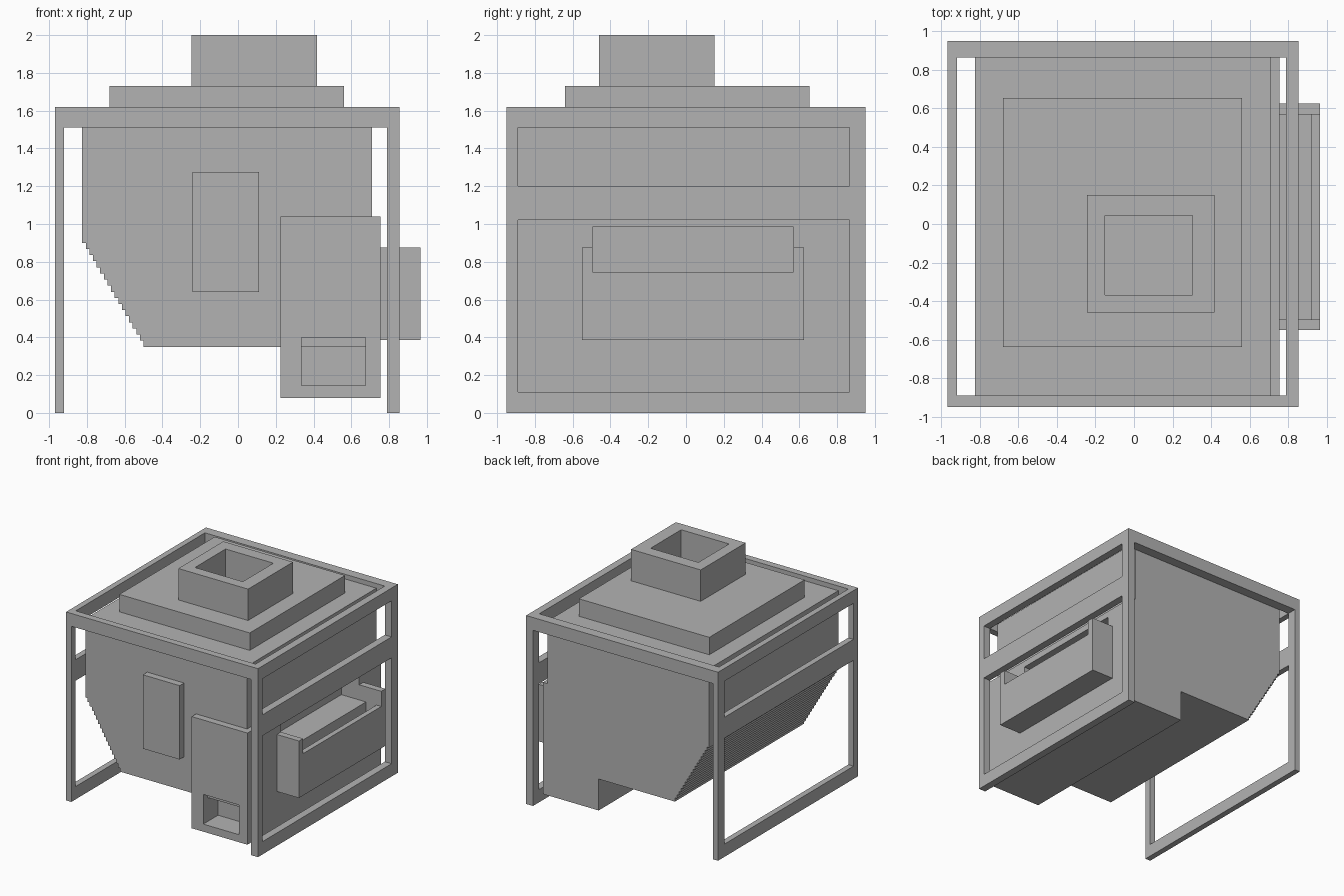
import bpy
import bmesh

if "Cube" in bpy.data.objects:
    bpy.data.objects.remove(bpy.data.objects["Cube"], do_unlink=True)

GREY = (0.45, 0.45, 0.45, 1.0)
grey = bpy.data.materials.new("plain grey")
grey.use_nodes = True
grey.diffuse_color = GREY
grey.node_tree.nodes["Principled BSDF"].inputs["Base Color"].default_value = GREY


def extrude_profile(name, points, axis, low, high):
    """Extrude a closed 2D outline along x or y; the outline uses the other axis and z."""
    bm = bmesh.new()

    def place(a, z, depth):
        return (depth, a, z) if axis == "x" else (a, depth, z)

    base = bm.faces.new([bm.verts.new(place(a, z, low)) for a, z in points])
    grown = bmesh.ops.extrude_face_region(bm, geom=[base])["geom"]
    offset = place(0, 0, high - low)
    bmesh.ops.translate(bm, vec=offset, verts=[g for g in grown if isinstance(g, bmesh.types.BMVert)])
    bmesh.ops.recalc_face_normals(bm, faces=bm.faces)
    mesh = bpy.data.meshes.new(name)
    bm.to_mesh(mesh)
    bm.free()
    mesh.materials.append(grey)
    obj = bpy.data.objects.new(name, mesh)
    bpy.context.collection.objects.link(obj)
    return obj


def box(name, x, y, z):
    outline = [(x[0], z[0]), (x[1], z[0]), (x[1], z[1]), (x[0], z[1])]
    return extrude_profile(name, outline, "y", *y)


def cut(cutter, *targets):
    cutter.hide_render = True
    cutter.hide_viewport = True
    cutter.display_type = "WIRE"
    for target in targets:
        mod = target.modifiers.new("cut", "BOOLEAN")
        mod.operation = "DIFFERENCE"
        mod.solver = "EXACT"
        mod.object = cutter


# Open frame: a ladder on each side, joined by rails at the top
FRONT, BACK = -0.95, 0.95
IN_FRONT, IN_BACK = -0.89, 0.865
TOP = 1.62
for side, x in (("right", (-0.97, -0.92)), ("left", (0.79, 0.855))):
    box(f"{side}_front_post", x, (FRONT, IN_FRONT), (0, TOP))
    box(f"{side}_back_post", x, (IN_BACK, BACK), (0, TOP))
    for rail, z in (("bottom", (0, 0.11)), ("middle", (1.02, 1.2)), ("top", (1.51, TOP))):
        box(f"{side}_{rail}_rail", x, (IN_FRONT, IN_BACK), z)
for end, y in (("front", (FRONT, IN_FRONT)), ("back", (IN_BACK, BACK))):
    box(f"{end}_top_rail", (-0.92, 0.79), y, (1.51, TOP))

# Main body with a stepped slope low on one side
STEPS = 17
profile = [(0.71, 0.35), (0.71, 1.58), (-0.825, 1.58)]
for i in range(STEPS):
    x = -0.825 + 0.325 * i / STEPS
    z = 0.9 - 0.55 * i / STEPS
    profile += [(x, z), (x + 0.325 / STEPS, z)]
profile.append((-0.5, 0.35))
body = extrude_profile("body", profile, "y", IN_FRONT, IN_BACK)

# Front panel and the side cabinet with its coin-tray style recess
box("front_panel", (-0.24, 0.11), (FRONT, IN_FRONT), (0.64, 1.275))
cabinet = box("cabinet", (0.225, 0.755), (FRONT, IN_BACK), (0.08, 1.04))
cut(box("recess_cutter", (0.335, 0.675), (-1.0, -0.75), (0.145, 0.4)), cabinet)

# Side opening and tray with raised cheeks and a slot
cut(box("opening_cutter", (0.585, 0.78), (-0.495, 0.568), (0.745, 0.985)), body, cabinet)
tray_outline = [(-0.55, 0.385), (0.625, 0.385), (0.625, 0.875), (0.568, 0.875),
                (0.568, 0.745), (-0.495, 0.745), (-0.495, 0.875), (-0.55, 0.875)]
tray = extrude_profile("side_tray", tray_outline, "x", 0.755, 0.965)
cut(box("slot_cutter", (0.82, 0.92), (-0.495, 0.568), (0.55, 0.8)), tray)

# Hood and hollow chimney
hood = box("hood", (-0.68, 0.56), (-0.64, 0.655), (1.58, 1.73))
chimney = box("chimney", (-0.245, 0.418), (-0.46, 0.15), (1.73, 2.0))
cut(box("flue_cutter", (-0.15, 0.305), (-0.37, 0.045), (1.62, 2.1)), hood, chimney)
